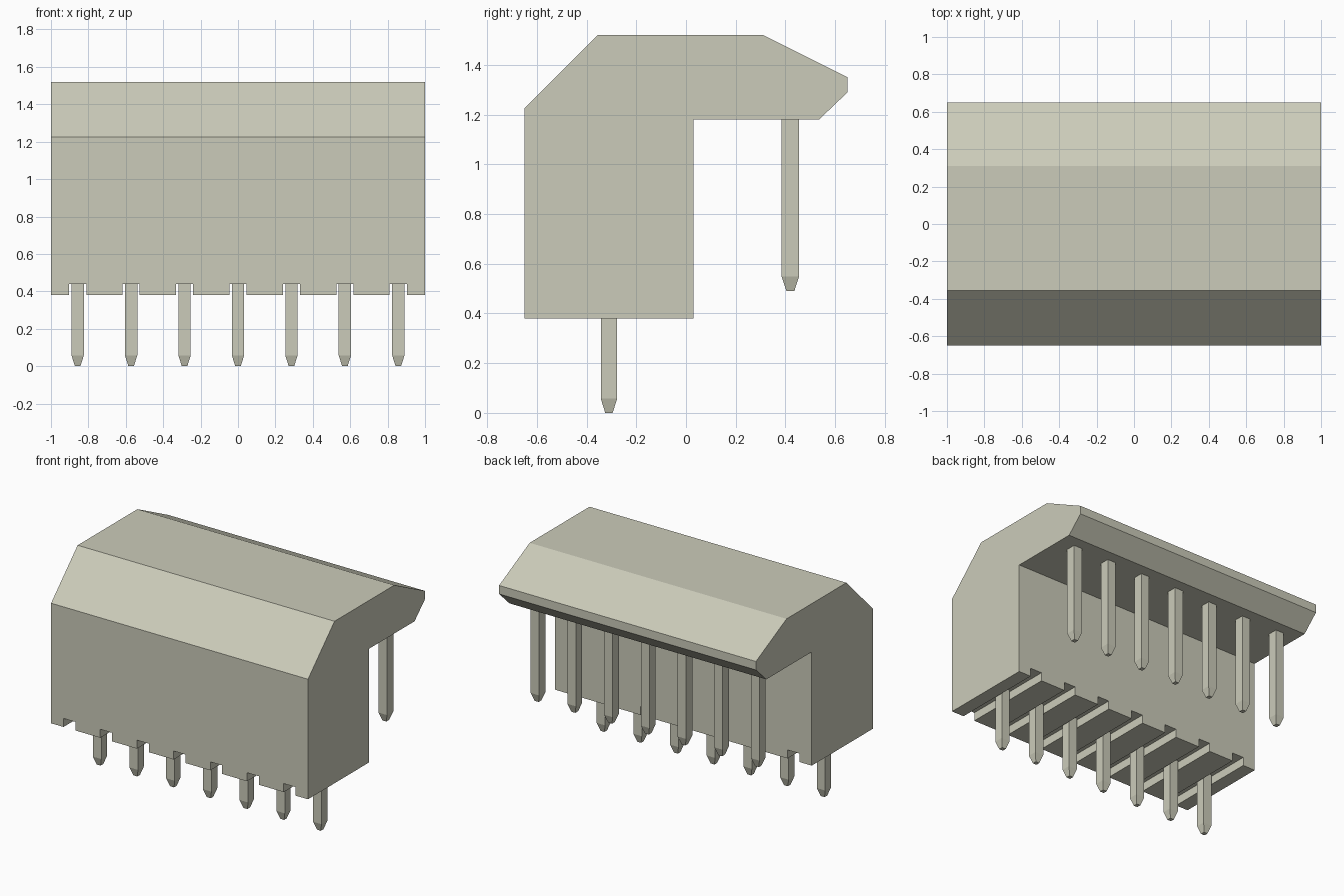
import bpy
import bmesh

cube = bpy.data.objects.get("Cube")
if cube:
    bpy.data.objects.remove(cube, do_unlink=True)

# Single warm grey plastic
plastic = bpy.data.materials.new("warm_grey")
plastic.use_nodes = True
colour = (0.60, 0.60, 0.49, 1.0)
plastic.diffuse_color = colour
plastic.node_tree.nodes["Principled BSDF"].inputs["Base Color"].default_value = colour

PITCH = 2 / 7
PIN_X = [(i - 3) * PITCH for i in range(7)]


def make_object(name, bm):
    bmesh.ops.recalc_face_normals(bm, faces=bm.faces)
    mesh = bpy.data.meshes.new(name)
    bm.to_mesh(mesh)
    bm.free()
    mesh.materials.append(plastic)
    obj = bpy.data.objects.new(name, mesh)
    bpy.context.collection.objects.link(obj)
    return obj


def extrude_profile(name, profile, x0, x1):
    """Extrude a (y, z) outline along x."""
    bm = bmesh.new()
    face = bm.faces.new([bm.verts.new((x0, y, z)) for y, z in profile])
    out = bmesh.ops.extrude_face_region(bm, geom=[face])
    verts = [v for v in out["geom"] if isinstance(v, bmesh.types.BMVert)]
    bmesh.ops.translate(bm, verts=verts, vec=(x1 - x0, 0, 0))
    return make_object(name, bm)


def make_pin(name, x, y, top, bottom, half_x, half_y):
    """Square pin with a tapered tip, lofted from three rectangles."""
    bm = bmesh.new()
    rings = []
    for z, s in ((bottom, 0.45), (bottom + 0.058, 1), (top, 1)):
        rings.append([bm.verts.new((x + sx * half_x * s, y + sy * half_y * s, z))
                      for sx, sy in ((-1, -1), (1, -1), (1, 1), (-1, 1))])
    for low, high in zip(rings, rings[1:]):
        for i in range(4):
            j = (i + 1) % 4
            bm.faces.new((low[i], low[j], high[j], high[i]))
    bm.faces.new(rings[0][::-1])
    bm.faces.new(rings[-1])
    return make_object(name, bm)


# Housing with chamfered top and rear overhang
housing = extrude_profile("housing", [
    (-0.65, 0.38), (0.03, 0.38), (0.03, 1.18), (0.535, 1.18), (0.65, 1.29),
    (0.65, 1.35), (0.31, 1.52), (-0.355, 1.52), (-0.65, 1.225)], -1, 1)

# Slots running front to back through the underside
slot_bm = bmesh.new()
for x in PIN_X:
    box = bmesh.ops.create_cube(slot_bm, size=1)["verts"]
    bmesh.ops.scale(slot_bm, verts=box, vec=(0.092, 1.0, 0.12))
    bmesh.ops.translate(slot_bm, verts=box, vec=(x, -0.31, 0.38))
slots = make_object("slot_cutter", slot_bm)
slots.hide_render = True
cut = housing.modifiers.new("slots", "BOOLEAN")
cut.operation = "DIFFERENCE"
cut.solver = "EXACT"
cut.object = slots
bpy.context.view_layer.objects.active = housing
bpy.ops.object.modifier_apply(modifier=cut.name)
bpy.data.objects.remove(slots, do_unlink=True)

# Front row under the housing, rear row under the overhang
for i, x in enumerate(PIN_X, 1):
    make_pin(f"front_pin_{i}", x, -0.31, 0.45, 0.0, 0.033, 0.033)
    make_pin(f"rear_pin_{i}", x, 0.42, 1.19, 0.49, 0.033, 0.035)
